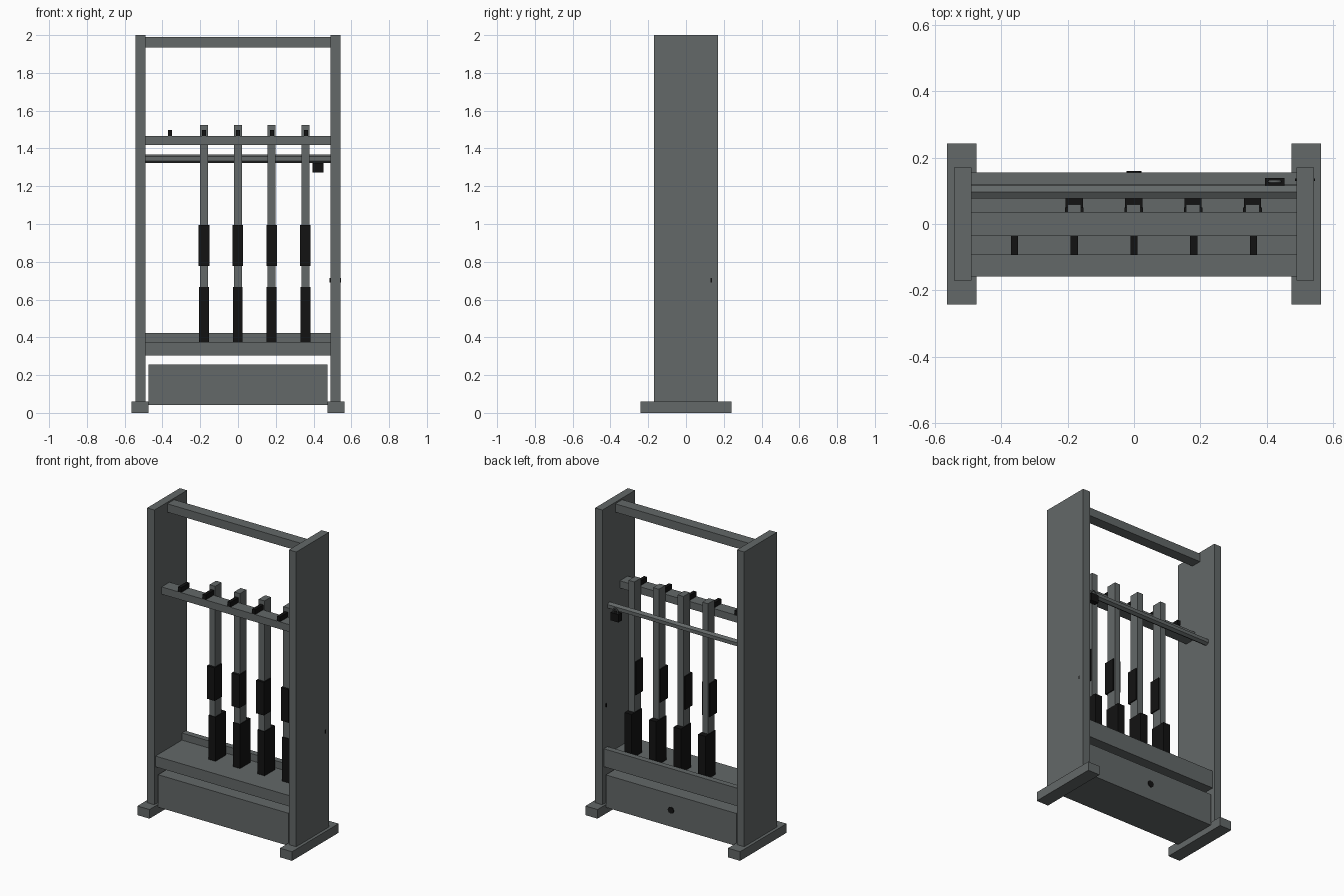
import bpy, bmesh, math
from mathutils import Matrix, Vector

if "Cube" in bpy.data.objects:
    bpy.data.objects.remove(bpy.data.objects["Cube"])


def material(name, rgb):
    m = bpy.data.materials.new(name)
    m.diffuse_color = (*rgb, 1.0)
    m.use_nodes = True
    m.node_tree.nodes["Principled BSDF"].inputs["Base Color"].default_value = m.diffuse_color
    return m


GRAY = material("gray_metal", (0.125, 0.138, 0.138))
BLACK = material("black_rubber", (0.006, 0.006, 0.006))


def finish(name, bm, mat):
    me = bpy.data.meshes.new(name)
    bmesh.ops.recalc_face_normals(bm, faces=bm.faces[:])
    bm.to_mesh(me)
    bm.free()
    me.materials.append(mat)
    ob = bpy.data.objects.new(name, me)
    bpy.context.collection.objects.link(ob)
    return ob


def box(name, x, y, z, mat=GRAY):
    """Box from (min, max) ranges on each axis."""
    bm = bmesh.new()
    bmesh.ops.create_cube(bm, size=1.0)
    for v in bm.verts:
        v.co = Vector([(a + b) / 2 + c * (b - a) for c, (a, b) in zip(v.co, (x, y, z))])
    return finish(name, bm, mat)


def cylinder(name, centre, radius, length, sides, rot, mat=GRAY):
    bm = bmesh.new()
    bmesh.ops.create_cone(bm, cap_ends=True, segments=sides, radius1=radius,
                          radius2=radius, depth=length,
                          matrix=Matrix.Translation(centre) @ rot)
    return finish(name, bm, mat)


# side panels and feet
for side, s in (("left", -1), ("right", 1)):
    box(side + "_panel", sorted((s * 0.49, s * 0.543)), (-0.17, 0.17), (0.06, 2.0))
    box(side + "_foot", sorted((s * 0.475, s * 0.563)), (-0.242, 0.242), (0, 0.06))

# cross members between the panels
W = (-0.491, 0.491)
box("top_bar", W, (-0.036, 0.036), (1.935, 1.99))
box("holder_bar", W, (-0.094, -0.012), (1.417, 1.465))
box("shelf", W, (-0.158, 0.155), (0.305, 0.376))
box("shelf_back_lip", W, (0.117, 0.155), (0.376, 0.423))

# six-sided locking rail, points facing front and back
cylinder("locking_rail", (0, 0.096, 1.346), 0.0225, 0.982, 6,
         Matrix.Rotation(math.pi / 2, 4, 'Y') @ Matrix.Rotation(math.pi / 2, 4, 'Z'))

# lower storage box with a round lock on the back
box("storage_box", (-0.475, 0.475), (-0.152, 0.155), (0.041, 0.255))
cylinder("storage_lock", (0, 0.154, 0.15), 0.022, 0.012, 8,
         Matrix.Rotation(math.pi / 2, 4, 'X'), BLACK)

# black pegs on the holder bar
for i in range(5):
    x = -0.36 + 0.18 * i
    box("holder_peg", (x - 0.011, x + 0.011), (-0.094, -0.006), (1.465, 1.497), BLACK)

# four upright stored pieces with black butt and grip
for i in range(4):
    x = -0.18 + 0.179 * i
    box("stored_shaft", (x - 0.021, x + 0.021), (-0.01, 0.058), (0.40, 1.525))
    box("shaft_butt", (x - 0.026, x + 0.026), (-0.014, 0.093), (0.376, 0.667), BLACK)
    box("shaft_grip", (x - 0.028, x + 0.028), (-0.025, 0.05), (0.778, 0.996), BLACK)

# padlock hanging from the rail
box("padlock_body", (0.395, 0.453), (0.104, 0.139), (1.273, 1.325), BLACK)
cu = bpy.data.curves.new("padlock_shackle", 'CURVE')
cu.dimensions = '3D'
cu.bevel_depth = 0.005
cu.bevel_resolution = 0
sp = cu.splines.new('POLY')
pts = [(0.408, 1.32), (0.408, 1.34), (0.416, 1.352), (0.432, 1.352), (0.44, 1.34), (0.44, 1.32)]
sp.points.add(len(pts) - 1)
for p, (x, z) in zip(sp.points, pts):
    p.co = (x, 0.128, z, 1)
cu.materials.append(GRAY)
bpy.context.collection.objects.link(bpy.data.objects.new("padlock_shackle", cu))

# small pin through the right panel
box("panel_pin", (0.485, 0.545), (0.13, 0.137), (0.69, 0.713), BLACK)
